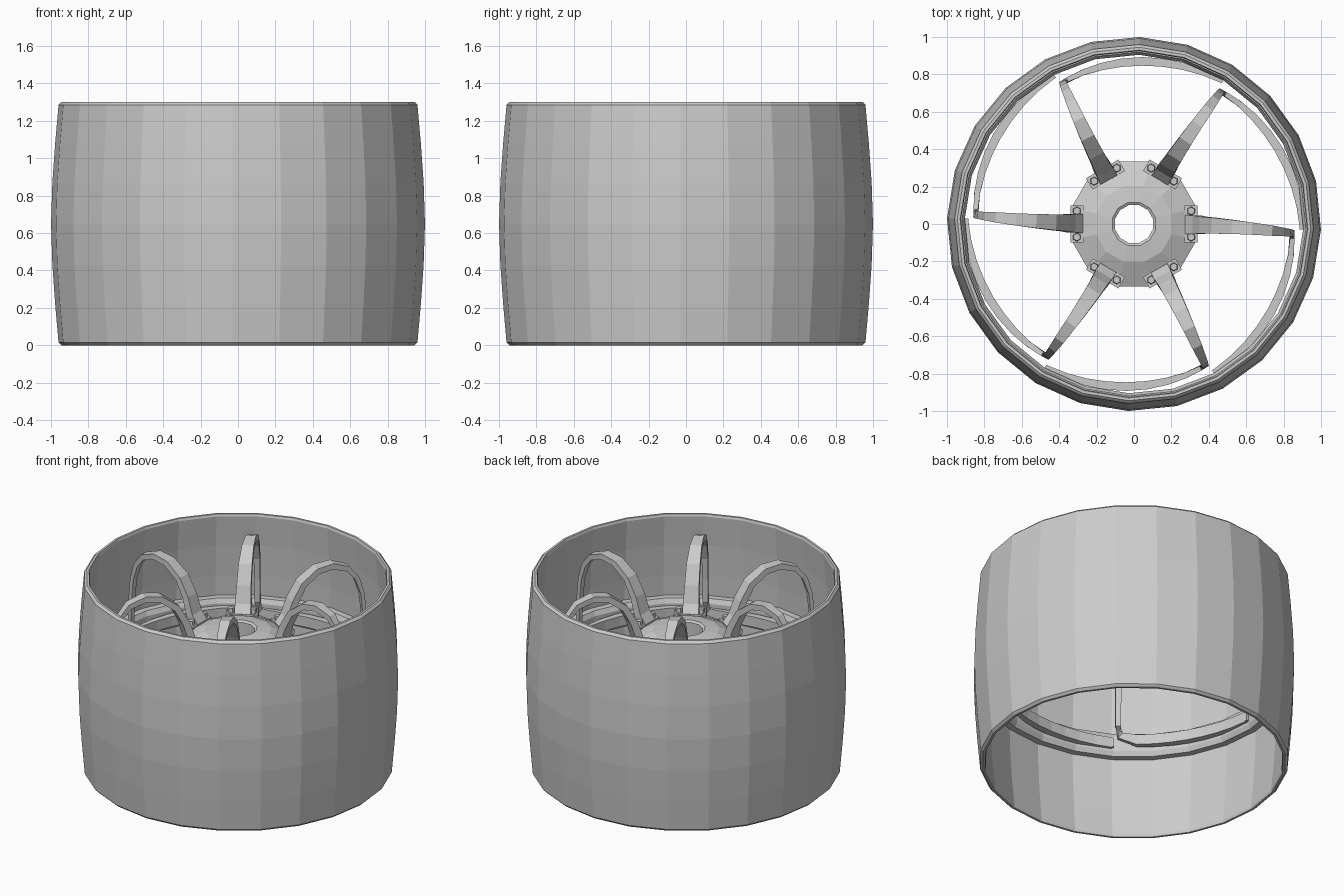
import bpy, bmesh
from math import cos, sin, radians, pi
from mathutils import Vector, Matrix

if "Cube" in bpy.data.objects:
    bpy.data.objects.remove(bpy.data.objects["Cube"])


def make(name, bm):
    bmesh.ops.recalc_face_normals(bm, faces=bm.faces)
    me = bpy.data.meshes.new(name)
    bm.to_mesh(me)
    bm.free()
    ob = bpy.data.objects.new(name, me)
    bpy.context.collection.objects.link(ob)
    return ob


def lathe(name, prof, n, off):
    """Revolve a closed (r, z) profile around z."""
    bm = bmesh.new()
    rings = []
    for i in range(n):
        a = radians(off) + 2 * pi * i / n
        rings.append([bm.verts.new((r * cos(a), r * sin(a), z)) for r, z in prof])
    m = len(prof)
    for i in range(n):
        a, b = rings[i], rings[(i + 1) % n]
        for j in range(m):
            k = (j + 1) % m
            bm.faces.new((a[j], b[j], b[k], a[k]))
    return make(name, bm)


def polar(r, deg, z):
    a = radians(deg)
    return Vector((r * cos(a), r * sin(a), z))


def sweep(name, secs):
    """Rectangular band; secs = (point, width direction, width, thickness)."""
    bm = bmesh.new()
    rings = []
    for i, (p, w, wd, th) in enumerate(secs):
        t = (secs[min(i + 1, len(secs) - 1)][0] - secs[max(i - 1, 0)][0]).normalized()
        w = (w - t * w.dot(t)).normalized()
        n = t.cross(w)
        rings.append([bm.verts.new(p + w * (wd / 2 * a) + n * (th / 2 * b))
                      for a, b in ((-1, -1), (1, -1), (1, 1), (-1, 1))])
    for a, b in zip(rings, rings[1:]):
        for j in range(4):
            k = (j + 1) % 4
            bm.faces.new((a[j], a[k], b[k], b[j]))
    bm.faces.new(rings[0])
    bm.faces.new(rings[-1])
    return make(name, bm)


def block(name, size, loc, deg):
    bm = bmesh.new()
    mat = (Matrix.Translation(loc) @ Matrix.Rotation(radians(deg), 4, 'Z')
           @ Matrix.Diagonal((*size, 1)))
    bmesh.ops.create_cube(bm, size=1, matrix=mat)
    return make(name, bm)


# Crowned wheel drum with thin wall
outer = [(.945, 0), (.96, .015), (.978, .22), (.993, .43), (1, .65),
         (.993, .87), (.978, 1.08), (.96, 1.285), (.945, 1.3)]
inner = [(.93, 1.3), (.925, 1.285), (.945, 1.08), (.958, .87), (.965, .65),
         (.958, .43), (.945, .22), (.925, .015), (.93, 0)]
lathe("wheel_drum", outer + inner, 24, -1.7)

# Stiffening ring inside the drum
lathe("inner_ring", [(.97, .57), (.92, .57), (.905, .60), (.905, .70), (.92, .73), (.97, .73)], 24, -1.7)

# Hub disc with bore
lathe("hub", [(.105, .94), (.12, .95), (.21, .94), (.345, .88), (.345, .80), (.30, .78), (.105, .78)], 12, 15)

# Six flexible arched spokes, each turning into a strip along the ring
arch = [(.29, .90, .10, .05), (.335, .96, .10, .05), (.37, 1.07, .09, .045),
        (.43, 1.18, .085, .04), (.53, 1.255, .075, .04), (.63, 1.27, .065, .04),
        (.73, 1.235, .055, .035), (.79, 1.16, .045, .03), (.825, 1.05, .04, .025),
        (.84, .90, .035, .025), (.845, .74, .035, .025)]
for i in range(6):
    base = 60 * i
    secs = []
    for r, z, wd, th in arch:
        d = base - .5 - 2.8 * (r - .29) / .55
        secs.append((polar(r, d, z), polar(1, d + 90, 0), wd, th))
    secs.append((polar(.848, base - 4.2, .675),
                 polar(1, base + 87, 1), .05, .025))
    for k in range(1, 9):
        u = k / 8
        secs.append((polar(.852 + .045 * u ** 1.3, base - 4.2 - 57 * u, .65),
                     Vector((0, 0, 1)), .07, .022 + .024 * sin(pi * u)))
    sweep(f"spoke_{i + 1}", secs)

    # Foot plate, bolts and rim clip
    block(f"spoke_foot_{i + 1}", (.07, .20, .035), polar(.305, base, .90), base)
    for s in (-1, 1):
        bm = bmesh.new()
        p = polar(.305, base, .93) + polar(.07 * s, base + 90, 0)
        bmesh.ops.create_cone(bm, cap_ends=True, segments=6, radius1=.024, radius2=.02,
                              depth=.035, matrix=Matrix.Translation(p))
        make(f"foot_bolt_{i + 1}", bm)
    block(f"rim_clip_{i + 1}", (.03, .09, .06), polar(.90, base + 1, .65), base + 1)
